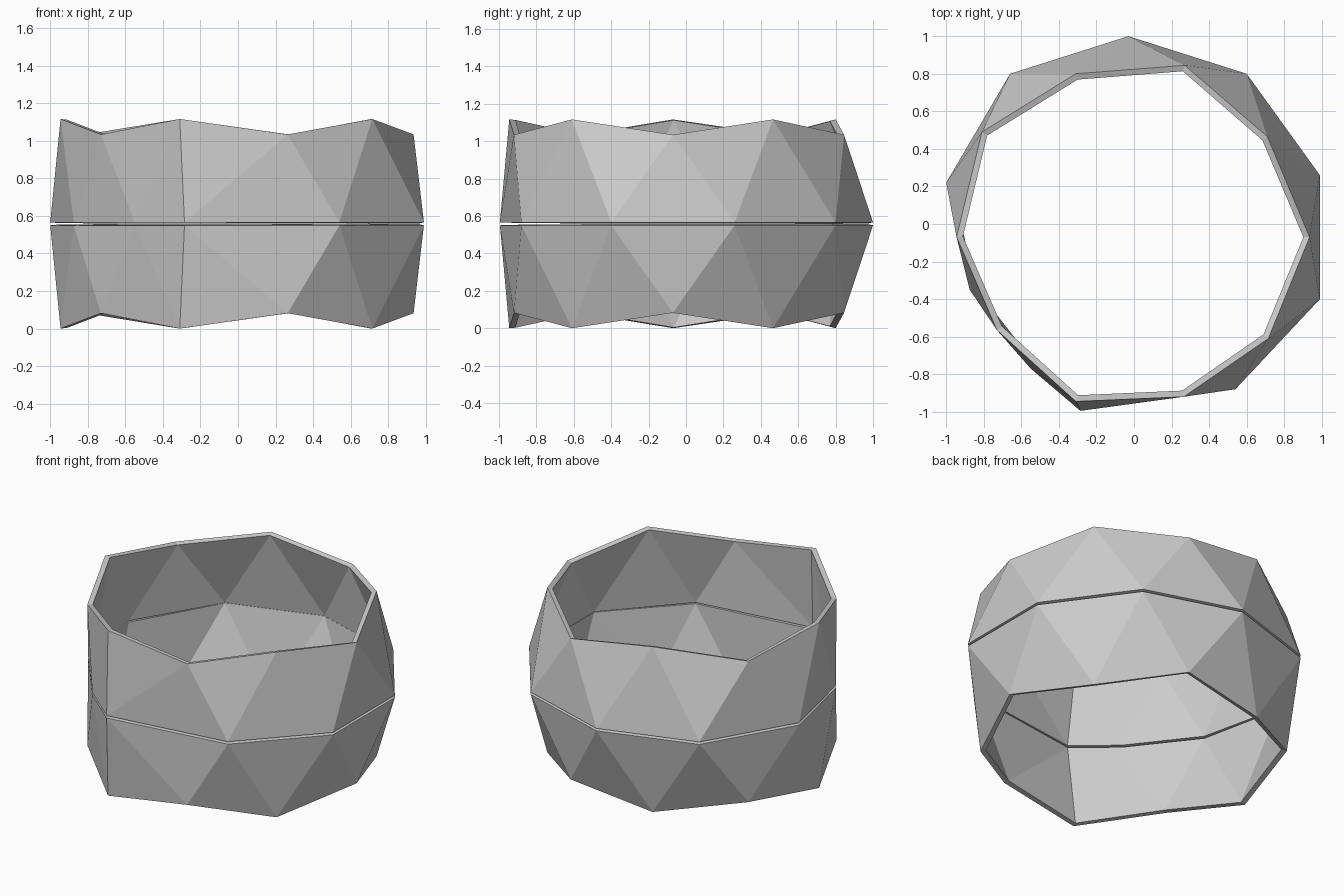
import bpy, bmesh

if "Cube" in bpy.data.objects:
    bpy.data.objects.remove(bpy.data.objects["Cube"])

MID_Z = 0.558      # height of the seam between the two bands
GAP = 0.008        # half of the seam width
WALL = 0.033

# Widest ring (at the seam) and open rim, both counter-clockwise seen from above
seam = [(-0.285, -0.995), (0.54, -0.88), (0.99, -0.40), (0.99, 0.26), (0.60, 0.80),
        (-0.03, 1.0), (-0.66, 0.80), (-1.0, 0.22), (-0.875, -0.35), (-0.55, -0.77)]
rim = [(0.265, -0.92), (0.715, -0.61), (0.935, -0.07), (0.71, 0.465), (0.27, 0.845),
       (-0.31, 0.80), (-0.81, 0.49), (-0.945, -0.07), (-0.73, -0.565), (-0.31, -0.945)]


def faceted_band(name, side):
    """Triangle strip between seam and zigzag rim; side is 1 for up, -1 for down."""
    bm = bmesh.new()
    n = len(seam)
    low = [bm.verts.new((x, y, MID_Z + side * GAP)) for x, y in seam]
    # rim points alternate between valleys and peaks
    top = [bm.verts.new((x, y, MID_Z + side * (0.558 if i % 2 else 0.476)))
           for i, (x, y) in enumerate(rim)]
    for i in range(n):
        j = (i + 1) % n
        for tri in ((low[i], low[j], top[i]), (top[i], low[j], top[j])):
            bm.faces.new(tri if side > 0 else tri[::-1])
    mesh = bpy.data.meshes.new(name)
    bm.to_mesh(mesh)
    bm.free()
    obj = bpy.data.objects.new(name, mesh)
    bpy.context.collection.objects.link(obj)
    # wall thickness grows inward
    mod = obj.modifiers.new("wall", 'SOLIDIFY')
    mod.thickness = WALL
    mod.offset = -1
    mod.use_even_offset = True
    return obj


faceted_band("upper_band", 1)
faceted_band("lower_band", -1)
